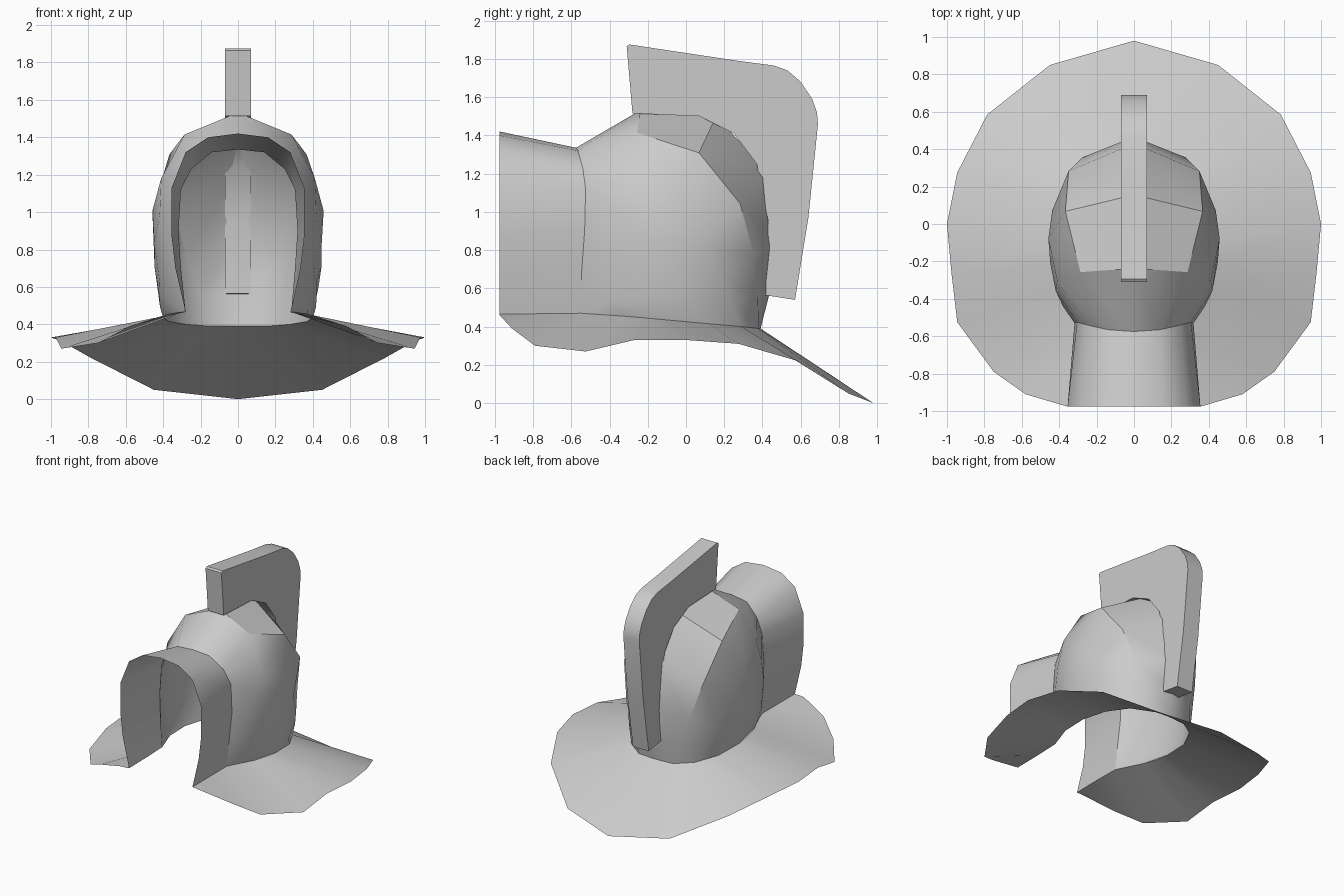
import bpy, bmesh
from mathutils import Vector

if "Cube" in bpy.data.objects:
    bpy.data.objects.remove(bpy.data.objects["Cube"])


def make(name, verts, faces, angle=0.6):
    me = bpy.data.meshes.new(name)
    me.from_pydata([tuple(v) for v in verts], [], faces)
    bm = bmesh.new()
    bm.from_mesh(me)
    bmesh.ops.remove_doubles(bm, verts=bm.verts, dist=0.0005)
    bmesh.ops.recalc_face_normals(bm, faces=bm.faces)
    bm.to_mesh(me)
    bm.free()
    ob = bpy.data.objects.new(name, me)
    bpy.context.collection.objects.link(ob)
    bpy.ops.object.select_all(action='DESELECT')
    ob.select_set(True)
    bpy.context.view_layer.objects.active = ob
    bpy.ops.object.shade_smooth_by_angle(angle=angle)
    return ob


def loft(name, rows):
    n = len(rows[0])
    faces = [(r * n + i, r * n + i + 1, (r + 1) * n + i + 1, (r + 1) * n + i)
             for r in range(len(rows) - 1) for i in range(n - 1)]
    return make(name, [v for row in rows for v in row], faces)


def mirrored(half):
    """Half outline ending on the centre line -> full outline."""
    pts = [Vector(p) for p in half]
    return pts + [Vector((-p.x, p.y, p.z)) for p in reversed(pts[:-1])]


# Outlines, right side only
face_arch = mirrored([(.285, -.55, .47), (.305, -.545, .70), (.318, -.53, .90), (.305, -.525, 1.12),
                      (.25, -.54, 1.23), (.14, -.565, 1.32), (0, -.575, 1.335)])
front_arch = mirrored([(.28, -.975, .465), (.335, -.975, .70), (.355, -.975, .87), (.355, -.975, 1.13),
                       (.28, -.975, 1.32), (.16, -.975, 1.40), (0, -.975, 1.42)])
neck_ring = mirrored([(.285, -.55, .47), (.37, -.33, .455), (.40, -.10, .435), (.37, .12, .415),
                      (.28, .29, .40), (.15, .38, .39), (0, .39, .39)])

# Dome: columns run from the face arch over the skull to the neck ring
PIVOT = Vector((0, -.09, .45))


def skull(d):
    lo, hi = 0.0, 2.0
    for _ in range(30):
        t = (lo + hi) / 2
        p = PIVOT + d * t
        x, y, z = p.x / .458, p.y + .09, p.z - 1
        y /= .56 if y > 0 else .62
        z /= .545 if z > 0 else 1.18
        if abs(x) ** 2.1 + abs(y) ** 2.1 + abs(z) ** 2.1 < 1:
            lo = t
        else:
            hi = t
    return PIVOT + d * lo


STEPS = 6
rows = []
for s in range(STEPS + 1):
    row = []
    for a, b in zip(face_arch, neck_ring):
        if s in (0, STEPS) or (a - b).length < 1e-4:
            row.append(b if s else a)
        else:
            da, db = (a - PIVOT).normalized(), (b - PIVOT).normalized()
            row.append(skull(da.slerp(db, s / STEPS)))
    rows.append(row)
loft("helmet_dome", rows)

# Face tunnel
loft("face_guard", [face_arch, front_arch])

# Brim
brim_in = mirrored([(.28, -.975, .465), (.28, -.75, .468), (.285, -.55, .47), (.37, -.33, .455),
                    (.39, -.21, .445), (.40, -.10, .435), (.37, .12, .415), (.28, .29, .40),
                    (.15, .38, .39), (0, .39, .39)])
brim_out = mirrored([(.36, -.975, .46), (.58, -.91, .39), (.75, -.79, .30), (.945, -.525, .27),
                     (.975, -.27, .33), (1, 0, .33), (.945, .275, .31), (.785, .585, .22),
                     (.45, .85, .05), (0, .98, 0)])
loft("brim", [brim_in, brim_out])

# Crest plate
crest = [(-.31, 1.865), (-.295, 1.875), (.27, 1.79), (.46, 1.765), (.53, 1.74), (.60, 1.68),
         (.66, 1.59), (.685, 1.52), (.69, 1.46), (.64, .97), (.57, .54), (.41, .565),
         (.43, .95), (.37, 1.25), (.25, 1.41), (.07, 1.50), (-.28, 1.515)]
n = len(crest)
verts = [(x, y, z) for x in (-.07, .07) for y, z in crest]
faces = [tuple(range(n)), tuple(range(n, 2 * n))]
faces += [(i, (i + 1) % n, n + (i + 1) % n, n + i) for i in range(n)]
make("crest", verts, faces)
